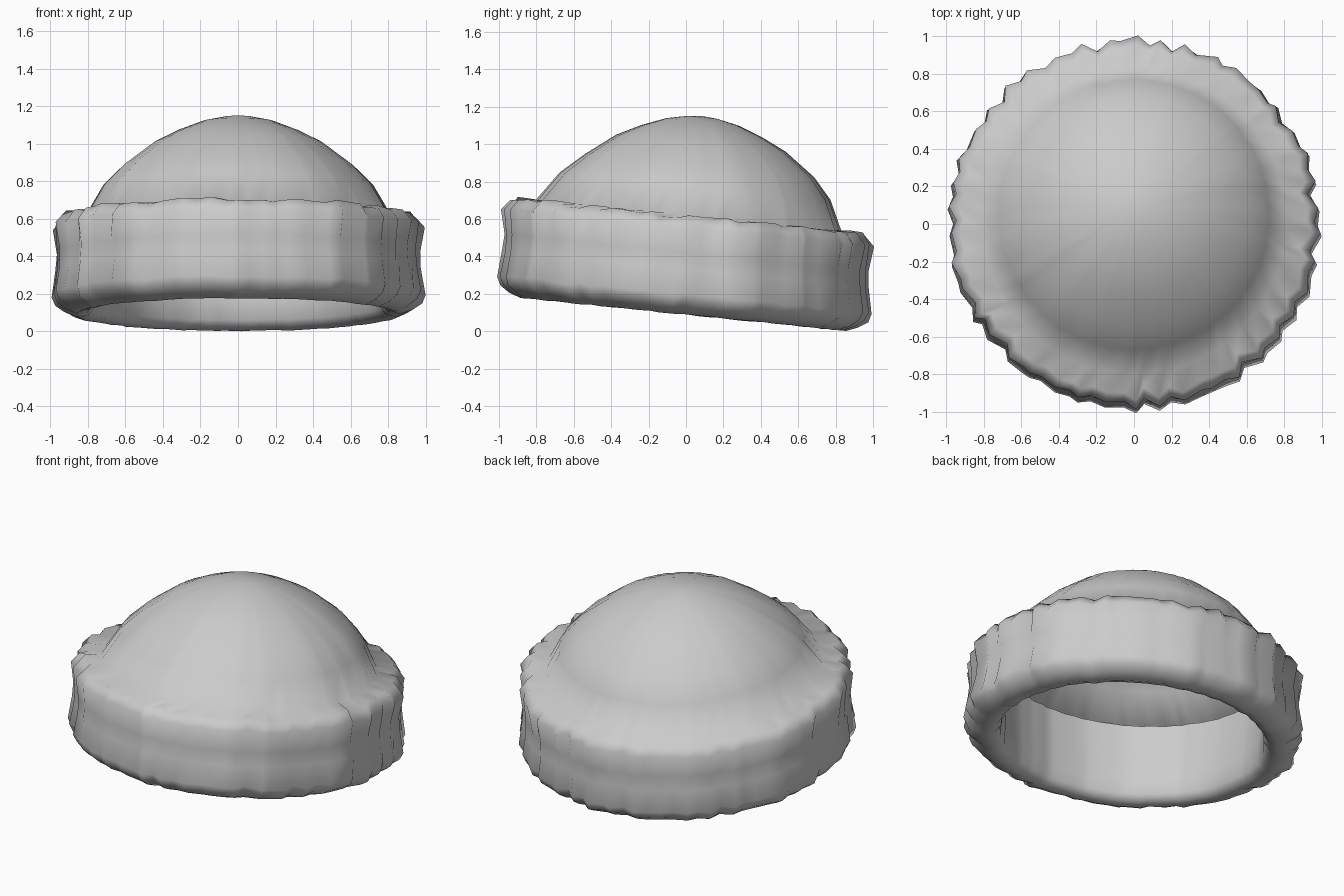
import bpy, math, random

if "Cube" in bpy.data.objects:
    bpy.data.objects.remove(bpy.data.objects["Cube"])

random.seed(11)
LOBES = 42
N = LOBES * 2
# uneven spacing and depth of the knitted ribs
angles = [(i + random.uniform(-0.3, 0.3)) * math.tau / N for i in range(N)]
ribs = [random.uniform(0.0, 0.022) if i % 2 else -random.uniform(0.0, 0.032) for i in range(N)]
lift = [random.uniform(-0.014, 0.014) for _ in range(N)]


def lean(x, y, z):
    """Tip the hat so the front sits higher than the back."""
    back = 0.05 * (z - 0.38) + 0.05 * max(0, min(1, (z - 0.6) / 0.3))
    return (x, y + back, z - 0.102 * y)


def revolve(name, profile, apex):
    """profile rows: radius, height, rib strength, edge waver"""
    verts, faces = [], []
    for r, z, k, w in profile:
        for a, d, h in zip(angles, ribs, lift):
            rr = r + d * k + random.uniform(-0.005, 0.005) * k
            verts.append(lean(rr * math.cos(a), rr * math.sin(a), z + h * w))
    for j in range(len(profile) - 1):
        for i in range(N):
            n = (i + 1) % N
            faces.append((j * N + i, j * N + n, (j + 1) * N + n, (j + 1) * N + i))
    # close the top with a fan
    verts.append(lean(0, 0, apex))
    base = (len(profile) - 1) * N
    for i in range(N):
        faces.append((base + i, base + (i + 1) % N, len(verts) - 1))
    mesh = bpy.data.meshes.new(name)
    mesh.from_pydata(verts, [], faces)
    mesh.update()
    mesh.shade_smooth()
    obj = bpy.data.objects.new(name, mesh)
    bpy.context.collection.objects.link(obj)
    return obj


inner_wall = [(0.80, 0.60, 0.3, 0), (0.79, 0.45, 0.3, 0), (0.775, 0.25, 0.3, 0),
              (0.78, 0.14, 0.3, 0)]
# Folded cuff: rolled bottom rim, slightly waisted side, shoulder on top
cuff = [(0.805, 0.105, 0.3, 0.2), (0.86, 0.09, 0.4, 0.2), (0.92, 0.115, 0.6, 0.4),
        (0.965, 0.15, 0.9, 0.5), (0.983, 0.195, 1, 0.6), (0.965, 0.33, 0.7, 0),
        (0.96, 0.42, 0.7, 0), (0.972, 0.555, 1.2, 0.6), (0.925, 0.612, 1.2, 1)]
crown = [(0.81, 0.62, 0.3, 0), (0.72, 0.775, 0.25, 0), (0.61, 0.885, 0.2, 0),
         (0.45, 1.005, 0.15, 0), (0.32, 1.07, 0.1, 0), (0.19, 1.12, 0.05, 0),
         (0.08, 1.143, 0, 0)]
revolve("knit_hat", inner_wall + cuff + crown, 1.15)
